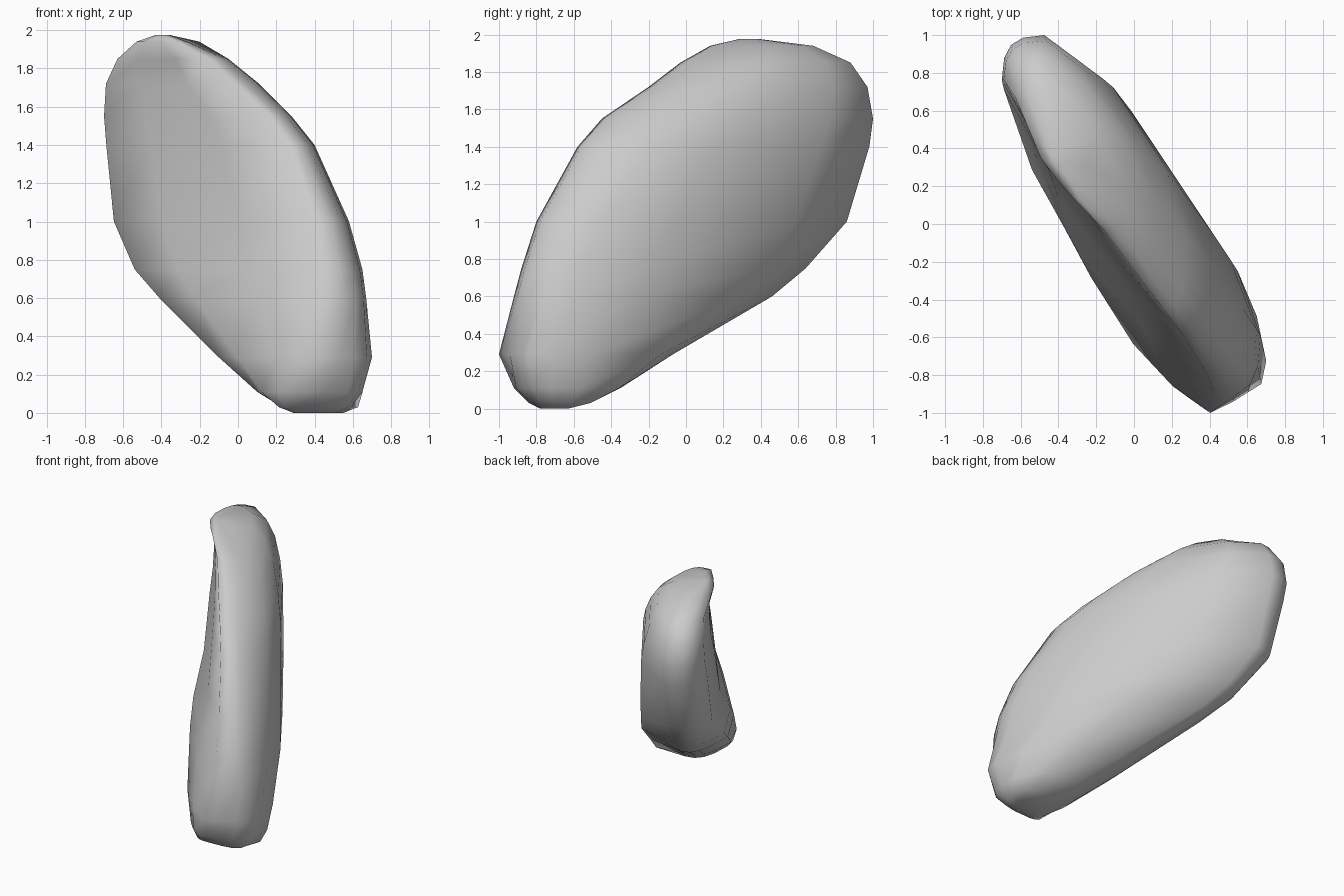
import bpy, bmesh
from mathutils import Vector

if "Cube" in bpy.data.objects:
    bpy.data.objects.remove(bpy.data.objects["Cube"])

# Thin axis of the leaning slab, seen from above
NX, NY = 0.832, 0.555

# Horizontal slices: z, xmin, xmax, ymin, ymax, then offsets along the thin axis
# where the left face meets xmin and ymin, and the right face meets xmax and ymax
SLICES = [
    (0.00, 0.30, 0.52, -0.78, -0.64, -0.16, -0.16, 0.03, 0.02),
    (0.03, 0.23, 0.59, -0.84, -0.53, -0.24, -0.23, 0.09, 0.03),
    (0.11, 0.10, 0.65, -0.92, -0.35, -0.29, -0.27, 0.14, 0.02),
    (0.29, -0.10, 0.70, -1.00, -0.07, -0.32, -0.22, 0.18, 0.01),
    (0.60, -0.41, 0.67, -0.92, 0.46, -0.31, -0.16, 0.23, 0.03),
    (0.75, -0.54, 0.65, -0.88, 0.64, -0.29, -0.14, 0.23, 0.05),
    (1.00, -0.66, 0.58, -0.80, 0.86, -0.22, -0.12, 0.23, 0.10),
    (1.40, -0.69, 0.40, -0.58, 0.98, -0.18, -0.11, 0.22, 0.16),
    (1.55, -0.70, 0.28, -0.45, 1.00, -0.16, -0.12, 0.20, 0.16),
    (1.72, -0.69, 0.11, -0.20, 0.97, -0.15, -0.14, 0.16, 0.15),
    (1.85, -0.63, -0.05, -0.03, 0.88, -0.15, -0.15, 0.08, 0.10),
    (1.94, -0.53, -0.26, 0.13, 0.68, -0.18, -0.19, -0.05, 0.02),
    (1.975, -0.43, -0.36, 0.28, 0.40, -0.17, -0.17, -0.12, -0.12),
]

# Chamfers of the outline seen from above: outward normal and distance
CHAMFERS = [(-0.944, -0.33, 0.415), (0.531, -0.847, 1.075), (0.909, 0.418, 0.395),
            (0.41, 0.912, 0.73), (-0.581, -0.814, 0.62)]


def arc(p, c, q, weight=1.3, steps=4):
    """Rounded corner from p to q, pulled towards c."""
    points = []
    for i in range(steps + 1):
        t = i / steps
        a, b, d = (1 - t) ** 2, 2 * t * (1 - t) * weight, t * t
        points.append((p * a + c * b + q * d) / (a + b + d))
    return points


def bulge(p, q, t, n):
    """Point between p and q, moved along the thin axis to offset n."""
    m = p.lerp(q, t)
    return m + Vector((NX, NY)) * (n - m.x * NX - m.y * NY)


def ring(x0, x1, y0, y1, left_x, left_y, right_x, right_y):
    """Outline of a slice: two gently bulged faces joined by two rounded ends."""
    at_x = lambda x, n: Vector((x, (n - NX * x) / NY))
    at_y = lambda y, n: Vector(((n - NY * y) / NX, y))
    a, b = at_y(y1, right_y), at_x(x0, left_x)
    c, d = at_y(y0, left_y), at_x(x1, right_x)
    swell = min(0.09, 0.25 * (x1 - x0))
    right = max(right_x, right_y) + swell
    left = min(left_x, left_y) - swell / 2.5
    points = arc(a, Vector((x0, y1)), b)
    points += [bulge(b, c, 0.3, left), bulge(b, c, 0.68, 0.65 * left + 0.35 * left_y)]
    points += arc(c, Vector((x1, y0)), d)
    points += [bulge(d, a, 0.25, right), bulge(d, a, 0.72, right)]
    for p in points:
        for mx, my, dist in CHAMFERS:
            excess = p.x * mx + p.y * my - dist
            if excess > 0:
                p -= Vector((mx, my)) * excess
    return points


# Stone slab: loft through the slices
bm = bmesh.new()
rings = [[bm.verts.new((p.x, p.y, s[0])) for p in ring(*s[1:])] for s in SLICES]
for low, high in zip(rings, rings[1:]):
    for i in range(len(low)):
        j = (i + 1) % len(low)
        bm.faces.new((low[i], low[j], high[j], high[i]))
bm.faces.new(rings[0][::-1])
bm.faces.new(rings[-1])
bmesh.ops.recalc_face_normals(bm, faces=bm.faces)
for f in bm.faces:
    f.smooth = True

mesh = bpy.data.meshes.new("stone_slab")
bm.to_mesh(mesh)
bm.free()
stone = bpy.data.objects.new("stone_slab", mesh)
bpy.context.collection.objects.link(stone)
